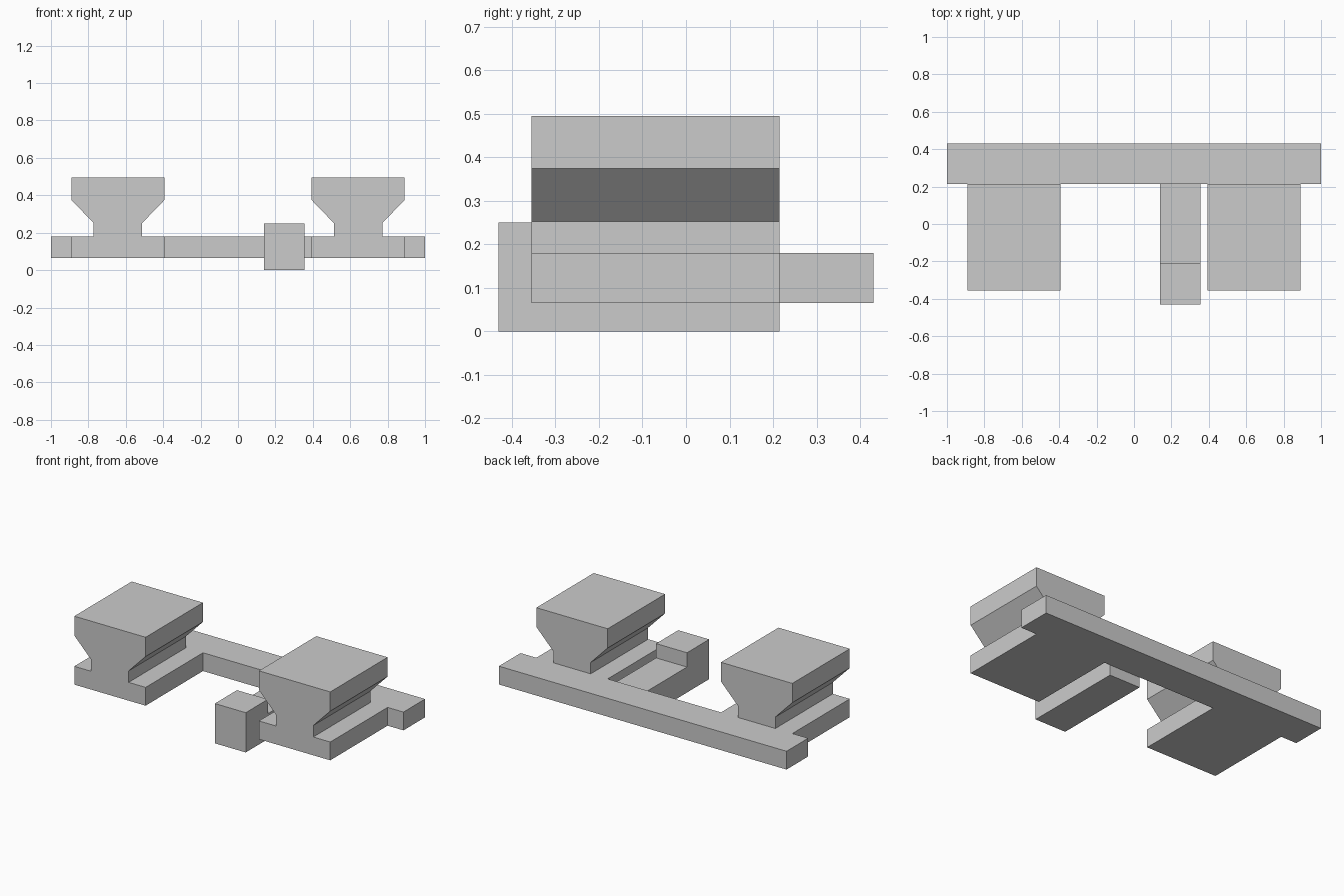
import bpy
import bmesh
from mathutils import Vector

cube = bpy.data.objects.get("Cube")
if cube:
    bpy.data.objects.remove(cube, do_unlink=True)

grey = bpy.data.materials.new("plain grey")
grey.use_nodes = True
colour = (0.6, 0.6, 0.6, 1)
grey.diffuse_color = colour
grey.node_tree.nodes["Principled BSDF"].inputs["Base Color"].default_value = colour


def extrude_profile(name, points, direction):
    """Fill a flat outline and extrude it along a direction."""
    bm = bmesh.new()
    face = bm.faces.new([bm.verts.new(p) for p in points])
    result = bmesh.ops.extrude_face_region(bm, geom=[face])
    moved = [v for v in result["geom"] if isinstance(v, bmesh.types.BMVert)]
    bmesh.ops.translate(bm, verts=moved, vec=Vector(direction))
    bmesh.ops.recalc_face_normals(bm, faces=bm.faces)
    mesh = bpy.data.meshes.new(name)
    bm.to_mesh(mesh)
    bm.free()
    mesh.materials.append(grey)
    obj = bpy.data.objects.new(name, mesh)
    bpy.context.collection.objects.link(obj)
    return obj


FRONT, JOINT, BACK = -0.355, 0.215, 0.43
LOW, HIGH = 0.065, 0.18

# Long bar across the back
extrude_profile("back_bar",
                [(-1, JOINT, LOW), (1, JOINT, LOW), (1, JOINT, HIGH), (-1, JOINT, HIGH)],
                (0, BACK - JOINT, 0))

# Two rails: wide foot, narrow neck, flared head
half = [(0.248, LOW), (0.248, HIGH), (0.13, HIGH), (0.13, 0.252), (0.248, 0.374), (0.248, 0.495)]
outline = half + [(-x, z) for x, z in reversed(half)]
for name, centre in (("right_rail", -0.642), ("left_rail", 0.642)):
    extrude_profile(name, [(centre + x, FRONT, z) for x, z in outline], (0, JOINT - FRONT, 0))

# Stepped arm with a raised block at its front end
step = [(-0.43, 0), (JOINT, 0), (JOINT, 0.16), (-0.21, 0.16), (-0.21, 0.25), (-0.43, 0.25)]
extrude_profile("stepped_arm", [(0.14, y, z) for y, z in step], (0.215, 0, 0))
